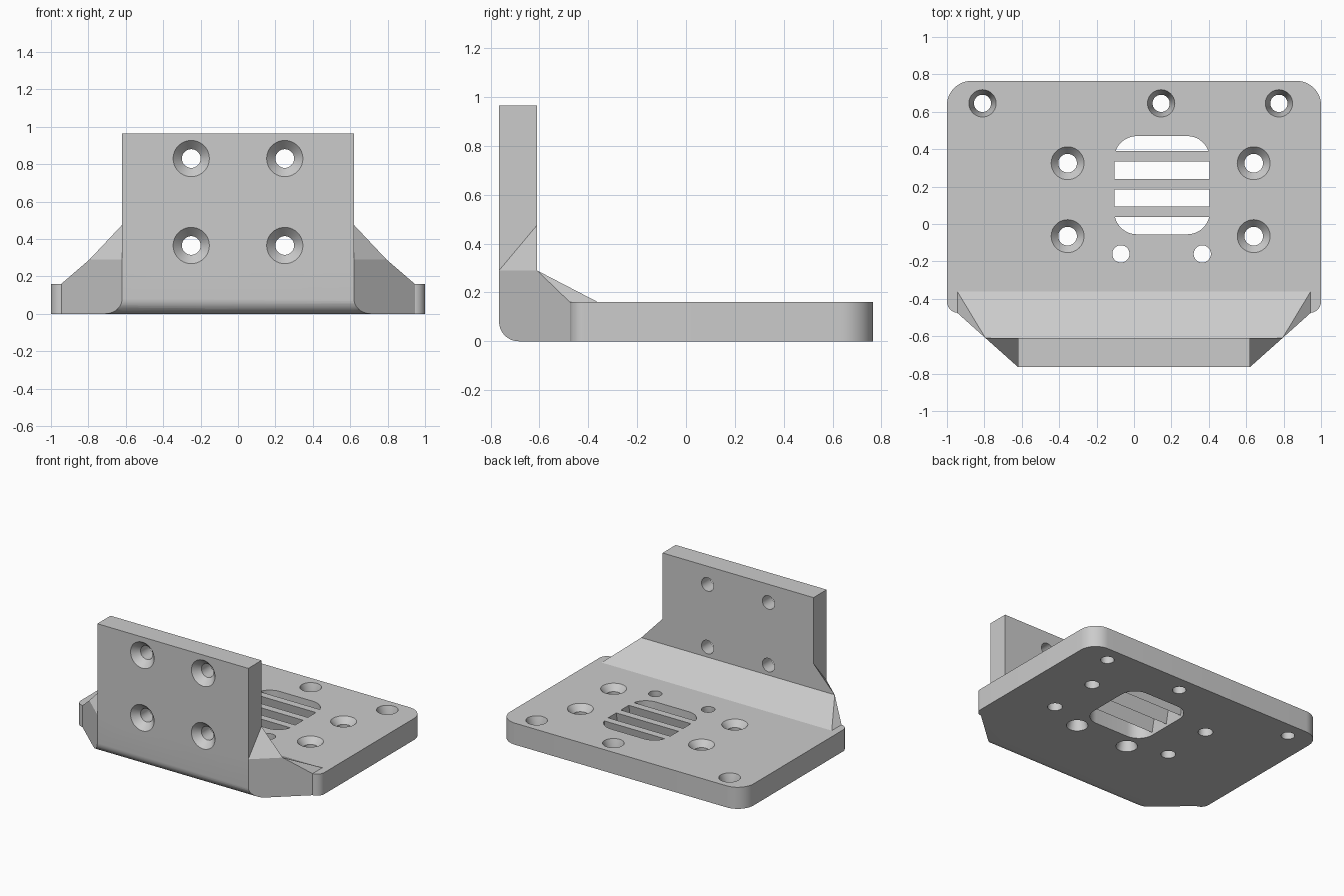
import bpy, bmesh
from math import sin, cos, pi, radians
from mathutils import Matrix

cube = bpy.data.objects.get("Cube")
if cube:
    bpy.data.objects.remove(cube, do_unlink=True)

GREY = (0.6, 0.6, 0.6, 1)
mat = bpy.data.materials.new("plain grey")
mat.use_nodes = True
mat.diffuse_color = GREY
for node in mat.node_tree.nodes:
    if node.type == 'BSDF_PRINCIPLED':
        node.inputs["Base Color"].default_value = GREY

T = 0.16                       # plate thickness
FRONT, INNER = -0.765, -0.61   # wall faces
HALF = 0.62                    # wall half width
EDGE = 0.08                    # rounded lower front edge


def finish(name, bm):
    bmesh.ops.recalc_face_normals(bm, faces=bm.faces)
    mesh = bpy.data.meshes.new(name)
    bm.to_mesh(mesh)
    bm.free()
    mesh.materials.append(mat)
    ob = bpy.data.objects.new(name, mesh)
    bpy.context.collection.objects.link(ob)
    return ob


def hull(name, points):
    """Convex solid around the points, with flat faces merged."""
    bm = bmesh.new()
    for p in points:
        bm.verts.new(p)
    bmesh.ops.remove_doubles(bm, verts=bm.verts, dist=0.0001)
    bmesh.ops.convex_hull(bm, input=bm.verts)
    bmesh.ops.delete(bm, geom=[v for v in bm.verts if not v.link_faces], context='VERTS')
    bmesh.ops.dissolve_limit(bm, angle_limit=radians(0.2), verts=bm.verts, edges=bm.edges)
    return finish(name, bm)


def rounded_slab(name, x0, x1, y0, y1, z0, z1, r_front, r_back, steps=12):
    corners = [(x1 - r_back, y1 - r_back, r_back, 0), (x0 + r_back, y1 - r_back, r_back, 1),
               (x0 + r_front, y0 + r_front, r_front, 2), (x1 - r_front, y0 + r_front, r_front, 3)]
    pts = []
    for cx, cy, r, quarter in corners:
        for i in range(steps + 1):
            a = (quarter + i / steps) * pi / 2
            pts += [(cx + r * cos(a), cy + r * sin(a), z) for z in (z0, z1)]
    return hull(name, pts)


def turned(name, profile, matrix, sides=40):
    """Closed solid of revolution from (radius, height) pairs."""
    bm = bmesh.new()
    rings = [[bm.verts.new((r * cos(2 * pi * i / sides), r * sin(2 * pi * i / sides), h))
              for i in range(sides)] for r, h in profile]
    for a, b in zip(rings, rings[1:]):
        for i in range(sides):
            j = (i + 1) % sides
            bm.faces.new((a[i], a[j], b[j], b[i]))
    bm.faces.new(rings[0])
    bm.faces.new(rings[-1])
    bm.transform(matrix)
    return finish(name, bm)


def combine(target, tool, operation):
    mod = target.modifiers.new("combine", 'BOOLEAN')
    mod.operation = operation
    mod.solver = 'EXACT'
    mod.object = tool
    bpy.context.view_layer.objects.active = target
    bpy.ops.object.modifier_apply(modifier=mod.name)
    bpy.data.objects.remove(tool, do_unlink=True)


# Base plate
bracket = rounded_slab("mounting_bracket", -1, 1, -0.475, 0.765, 0, T, 0.06, 0.13)

# Lower front edge, as (y, z) points
arc = [(FRONT + EDGE - EDGE * cos(i * pi / 20), EDGE - EDGE * sin(i * pi / 20))
       for i in range(11)]

# Gusset block between plate and wall, with slanted ends
slope = (0.945 - HALF) / (-0.475 - FRONT)
gusset_pts = []
for s in (-1, 1):
    gusset_pts += [(s * (HALF + (y - FRONT) * slope), y, z) for y, z in arc]
    gusset_pts += [(s * HALF, FRONT, 0.29), (s * 0.794, INNER, 0.29)]
    gusset_pts += [(s * 0.945, y, z) for y in (-0.475, -0.36) for z in (0, T)]
combine(bracket, hull("gusset", gusset_pts), 'UNION')

# Upright wall
wall_pts = [(s * HALF, y, z) for s in (-1, 1)
            for y, z in arc + [(FRONT, 0.965), (INNER, 0.965), (INNER, 0)]]
combine(bracket, hull("wall", wall_pts), 'UNION')

# Triangular braces at the wall ends
for s in (-1, 1):
    brace = [(s * HALF, FRONT, 0.29), (s * 0.794, INNER, 0.29), (s * HALF, INNER, 0.475),
             (s * 0.55, INNER, 0.475), (s * 0.55, FRONT, 0.29),
             (s * HALF, INNER, 0.25), (s * 0.55, INNER, 0.25)]
    combine(bracket, hull("brace", brace), 'UNION')


def drill(matrix, outer, inner, depth):
    profile = [(outer, 0.03), (outer, 0), (inner, -depth), (inner, -0.2)]
    combine(bracket, turned("drill", profile, matrix), 'DIFFERENCE')


# Countersunk holes in the wall
for x in (-0.25, 0.25):
    for z in (0.365, 0.83):
        drill(Matrix.Translation((x, FRONT, z)) @ Matrix.Rotation(pi / 2, 4, 'X'), 0.097, 0.05, 0.05)

# Countersunk holes in the plate
for x in (-0.355, 0.64):
    for y in (-0.065, 0.325):
        drill(Matrix.Translation((x, y, T)), 0.088, 0.05, 0.045)

# Rear row of holes
for x in (-0.81, 0.145, 0.775):
    drill(Matrix.Translation((x, 0.645, T)), 0.073, 0.046, 0.09)

# Pair of holes opened from below
for x in (-0.07, 0.365):
    drill(Matrix.Translation((x, -0.16, 0)) @ Matrix.Rotation(pi, 4, 'X'), 0.073, 0.046, 0.09)

# Vent window and its tapered bars
window = rounded_slab("window", -0.105, 0.405, -0.055, 0.47, -0.1, T + 0.1, 0.12, 0.12)
combine(bracket, window, 'DIFFERENCE')
for y in (0.065, 0.2125, 0.3625):
    bar = [(x, y + dy, z) for x in (-0.115, 0.415)
           for dy, z in ((-0.0275, T), (0.0275, T), (0, 0.02))]
    combine(bracket, hull("vent_bar", bar), 'UNION')

bpy.ops.object.select_all(action='DESELECT')
bracket.select_set(True)
bpy.context.view_layer.objects.active = bracket
bpy.ops.object.shade_smooth_by_angle(angle=radians(25))
